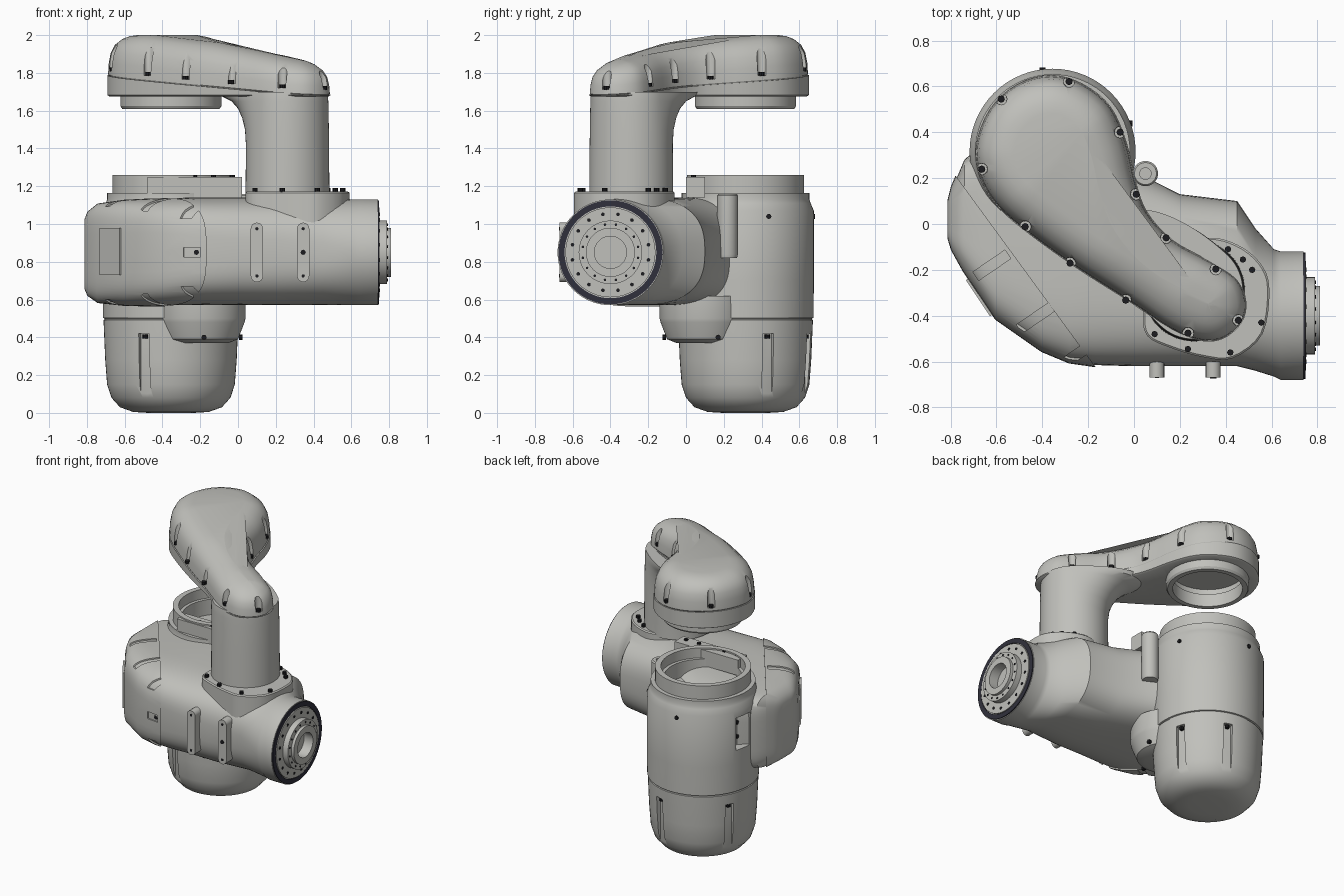
import bpy, bmesh, math
from mathutils import Vector, Matrix

if "Cube" in bpy.data.objects:
    bpy.data.objects.remove(bpy.data.objects["Cube"])


def material(name, *rgb):
    m = bpy.data.materials.new(name)
    m.diffuse_color = (*rgb, 1)
    m.use_nodes = True
    m.node_tree.nodes["Principled BSDF"].inputs["Base Color"].default_value = m.diffuse_color
    return m


GREY = material("painted_grey", 0.53, 0.53, 0.50)
DARK = material("dark_steel", 0.012, 0.012, 0.014)
SEAL = material("rubber_seal", 0.03, 0.03, 0.045)
CX, CY = -0.355, 0.315          # axis of the vertical housing
AY, AZ = -0.40, 0.85            # axis of the side joint


def loft(name, rings, mat=GREY, closed=False):
    """Skin a list of equal rings; cap the ends unless closed."""
    bm = bmesh.new()
    vs = [[bm.verts.new(p) for p in r] for r in rings]
    n = len(vs[0])
    pairs = list(zip(vs, vs[1:])) + ([(vs[-1], vs[0])] if closed else [])
    for a, b in pairs:
        for i in range(n):
            j = (i + 1) % n
            bm.faces.new((a[i], a[j], b[j], b[i]))
    if not closed:
        caps = [bm.faces.new(vs[0][::-1]), bm.faces.new(vs[-1])]
        bmesh.ops.triangulate(bm, faces=caps)
    bmesh.ops.recalc_face_normals(bm, faces=bm.faces)
    me = bpy.data.meshes.new(name)
    bm.to_mesh(me)
    bm.free()
    me.materials.append(mat)
    ob = bpy.data.objects.new(name, me)
    bpy.context.collection.objects.link(ob)
    return ob


def lathe(name, profile, x=0, y=0, z=0, axis="Z", mat=GREY, closed=False, n=64):
    rot = {"Z": Matrix(), "X": Matrix.Rotation(math.pi / 2, 4, "Y"),
           "Y": Matrix.Rotation(math.pi / 2, 4, "X")}[axis]
    m = Matrix.Translation((x, y, z)) @ rot
    rings = [[m @ Vector((r * math.cos(a), r * math.sin(a), h))
              for a in (2 * math.pi * i / n for i in range(n))] for r, h in profile]
    return loft(name, rings, mat, closed)


def box(name, centre, size, rot=0, mat=GREY):
    m = Matrix.Translation(centre) @ Matrix.Rotation(rot, 4, "Z")
    rings = [[m @ Vector((sx * size[0] / 2, sy * size[1] / 2, sz * size[2] / 2))
              for sx, sy in ((-1, -1), (1, -1), (1, 1), (-1, 1))] for sz in (-1, 1)]
    return loft(name, rings, mat)


def bolt(x, y, z, axis="Z", r=0.014, h=0.02, name="bolt"):
    return lathe(name, [(r, -h / 2), (r, h / 2)], x, y, z, axis, DARK, n=8)


def cut(ob, cutters):
    for c in cutters:
        mod = ob.modifiers.new("pocket", "BOOLEAN")
        mod.operation, mod.solver, mod.object = "DIFFERENCE", "EXACT", c
        bpy.context.view_layer.objects.active = ob
        bpy.ops.object.modifier_apply(modifier=mod.name)
        bpy.data.objects.remove(c)


def spline(pts, sub=4):
    out, n = [], len(pts)
    for i in range(n):
        a, b, c, d = (Vector(pts[(i + k - 1) % n]) for k in range(4))
        for t in (k / sub for k in range(sub)):
            out.append(0.5 * (2 * b + (c - a) * t + (2 * a - 5 * b + 4 * c - d) * t * t
                              + (3 * b - a - 3 * c + d) * t ** 3))
    return out


def inset(pts, d):
    out = []
    for i, p in enumerate(pts):
        t = (pts[(i + 1) % len(pts)] - pts[i - 1]).normalized()
        out.append(p + Vector((-t.y, t.x)) * d)
    return out


def lerp(x, table):
    for (a, va), (b, vb) in zip(table, table[1:]):
        if x <= b:
            return va + (vb - va) * max(0, (x - a) / (b - a))
    return table[-1][1]


# Vertical housing with rounded lower cap, seam and open collar
housing = lathe("housing", [
    (0.12, 0), (0.20, 0.005), (0.27, 0.03), (0.315, 0.08), (0.338, 0.15), (0.348, 0.28),
    (0.357, 0.492), (0.351, 0.495), (0.351, 0.50), (0.36, 0.503), (0.362, 0.7), (0.362, 1.07),
    (0.345, 1.11), (0.338, 1.13), (0.338, 1.165), (0.31, 1.165), (0.31, 1.26), (0.272, 1.26),
    (0.272, 1.19), (0.25, 1.19), (0.25, 1.08), (0.1, 1.08)], CX, CY)
pockets = []
for deg in (20, 72, 154, 246):
    a = math.radians(deg)
    px, py = CX + 0.352 * math.cos(a), CY + 0.352 * math.sin(a)
    pockets.append(box("pocket", (px, py, 0.24), (0.06, 0.06, 0.36), a))
    bolt(CX + 0.335 * math.cos(a), CY + 0.335 * math.sin(a), 0.405)
pockets.append(box("pocket", (-0.72, 0.37, 0.91), (0.14, 0.13, 0.23)))
cut(housing, pockets)
for z in (0.86, 0.96):
    bolt(-0.655, 0.37, z, "X")
for deg in (20, 97):
    a = math.radians(deg)
    bolt(CX + 0.36 * math.cos(a), CY + 0.36 * math.sin(a), 1.04, "Y" if deg > 45 else "X")

# Lug between the lower cap and the side arm
lathe("housing_lug", [(0.15, 0.37), (0.20, 0.39), (0.235, 0.48), (0.24, 0.50), (0.24, 0.62)], -0.2, 0.1)
bolt(-0.18, -0.115, 0.40, "Y")
bolt(0.015, 0.17, 0.40, "X")

# Side arm: rounded box sections along x ending in a round flange
SECTIONS = [  # x, y min, y max, z min, z max, squareness
    (-0.805, -0.06, 0.10, 0.66, 1.02, 5), (-0.79, -0.11, 0.16, 0.625, 1.06, 5),
    (-0.74, -0.20, 0.28, 0.59, 1.10, 5), (-0.60, -0.41, 0.40, 0.575, 1.12, 5),
    (-0.40, -0.55, 0.40, 0.57, 1.13, 4.5), (-0.28, -0.60, 0.38, 0.57, 1.14, 4),
    (-0.17, -0.615, 0.33, 0.57, 1.14, 3.6), (0.0, -0.62, 0.23, 0.57, 1.14, 3.2),
    (0.2, -0.62, 0.13, 0.57, 1.14, 3), (0.45, -0.62, 0.10, 0.57, 1.14, 2.6),
    (0.53, -0.64, -0.02, 0.57, 1.135, 2.3), (0.61, -0.665, -0.11, 0.57, 1.13, 2),
    (0.64, -0.68, -0.12, 0.57, 1.13, 2), (0.74, -0.68, -0.12, 0.57, 1.13, 2)]


def arm_ring(x, y0, y1, z0, z1, e, n=64):
    ring = []
    for i in range(n):
        c, s = math.cos(2 * math.pi * i / n), math.sin(2 * math.pi * i / n)
        ring.append((x, (y0 + y1) / 2 + (y1 - y0) / 2 * math.copysign(abs(c) ** (2 / e), c),
                     (z0 + z1) / 2 + (z1 - z0) / 2 * math.copysign(abs(s) ** (2 / e), s)))
    return ring


loft("side_arm", [arm_ring(*s) for s in SECTIONS])

# Diagonal end cover, slightly proud of the arm
cover = loft("end_cover", [arm_ring(*s) for s in SECTIONS[:9]])
bm = bmesh.new()
bm.from_mesh(cover.data)
bm.normal_update()
for v in bm.verts:
    v.co += v.normal * 0.009
cutline = bmesh.ops.bisect_plane(bm, geom=bm.verts[:] + bm.edges[:] + bm.faces[:],
                                 plane_co=(-0.17, -0.62, 0), plane_no=(0.82, 0.6, 0), clear_outer=True)
bmesh.ops.holes_fill(bm, edges=[e for e in bm.edges if e.is_boundary], sides=0)
bmesh.ops.recalc_face_normals(bm, faces=bm.faces)
bm.to_mesh(cover.data)
bm.free()
pockets = []
for x, y, h in ((-0.62, -0.18, 0.225), (-0.43, -0.41, 0.22), (-0.25, -0.57, 0.18)):
    for s in (-1, 1):
        pockets.append(box("pocket", (x, y, AZ + s * (h + 0.1)), (0.17, 0.045, 0.2), 0.6))
        bolt(x + 0.05, y + 0.034, AZ + s * (h + 0.005))
pockets.append(box("pocket", (-0.25, -0.64, AZ), (0.09, 0.1, 0.05), -0.25))
cut(cover, pockets)
bolt(-0.22, -0.60, AZ, "Y")
box("cover_plate", (-0.672, -0.318, 0.855), (0.19, 0.02, 0.25), -0.98)

# Front strips with bolts
for x in (0.10, 0.345):
    box("front_strip", (x, -0.635, AZ), (0.065, 0.07, 0.25))
    for z in (-0.125, 0.125):
        lathe("strip_end", [(0.0325, -0.035), (0.0325, 0.035)], x, -0.635, AZ + z, "Y", n=16)
        bolt(x, -0.669, AZ + z, "Y", 0.009, 0.006)
bolt(0.345, -0.669, AZ, "Y", 0.014, 0.01)

# Side joint flange: seal, stepped hub and bolt circles
lathe("joint_seal", [(0.243, 0.735), (0.275, 0.735), (0.275, 0.747), (0.243, 0.747)],
      0, AY, AZ, "X", SEAL, True)
lathe("joint_hub", [(0.238, 0.72), (0.238, 0.75), (0.168, 0.75), (0.168, 0.79), (0.13, 0.79),
                    (0.13, 0.81), (0.085, 0.81), (0.085, 0.72)], 0, AY, AZ, "X", closed=True)
for i in range(16):
    a = 2 * math.pi * (i + 0.5) / 16
    for r, x, s in ((0.205, 0.751, 0.010), (0.149, 0.791, 0.007)):
        bolt(x, AY + r * math.cos(a), AZ + r * math.sin(a), "X", s, 0.004)

# Collar bracket and cable gland
box("collar_bracket", (-0.23, 0.05, 1.195), (0.5, 0.10, 0.11))
for i in range(5):
    bolt(-0.43 + 0.1 * i, 0.04, 1.253, h=0.012)
lathe("cable_gland", [(0.05, 0.82), (0.055, 0.84), (0.055, 1.15), (0.048, 1.16), (0.025, 1.16),
                      (0.025, 1.14)], 0.05, 0.22, n=24)

# Column foot plate
FOOT = spline([(0.59, -0.28), (0.55, -0.17), (0.45, -0.09), (0.32, -0.06), (0.18, -0.12), (0.07, -0.26),
               (0.04, -0.40), (0.06, -0.49), (0.16, -0.54), (0.30, -0.58), (0.43, -0.585), (0.56, -0.48)])
loft("column_foot", [[(p.x, p.y, z) for p in inset(FOOT, d)]
                     for d, z in ((0, 1.0), (0, 1.165), (0.008, 1.172))])
for x, y in ((0.09, -0.48), (0.235, -0.545), (0.42, -0.56), (0.555, -0.43), (0.515, -0.2),
             (0.475, -0.155), (0.41, -0.11), (0.29, -0.09)):
    bolt(x, y, 1.18)

# Column, flaring towards the head below the upper arm
rings = []
for z, r, flare in ((1.15, 0.222, 0), (1.42, 0.22, 0), (1.50, 0.219, 0.012), (1.56, 0.218, 0.04),
                    (1.61, 0.217, 0.08), (1.65, 0.216, 0.14), (1.675, 0.215, 0.22), (1.70, 0.212, 0.25)):
    ring = []
    for i in range(64):
        d = Vector((math.cos(math.pi * i / 32), math.sin(math.pi * i / 32)))
        u = max(0, d.dot(Vector((-0.72, 0.69))))
        p = Vector((0.262, -0.29)) + d * r + Vector((-0.72, 0.69)) * flare * u
        ring.append((p.x, p.y, z))
    rings.append(ring)
loft("column", rings)

# Upper arm: bean-shaped body with sloping seam, and domed lid
BEAN = spline([(0.49, -0.34), (0.45, -0.24), (0.33, -0.16), (0.17, -0.07), (0.06, 0.05), (0.01, 0.18),
               (-0.03, 0.35), (-0.10, 0.51), (-0.22, 0.61), (-0.36, 0.65), (-0.51, 0.61), (-0.63, 0.50),
               (-0.69, 0.34), (-0.67, 0.20), (-0.59, 0.07), (-0.45, -0.05), (-0.24, -0.20),
               (-0.02, -0.34), (0.16, -0.46), (0.29, -0.51), (0.39, -0.50), (0.47, -0.43)])


def seam(p):
    return 1.735 + 0.056 * (p.y - p.x)


def dome(p):
    return lerp(p.y - p.x, [(-0.8, 0.16), (-0.5, 0.19), (0, 0.225), (0.6, 0.232), (1.0, 0.21)])


body = loft("upper_arm_body", [[(p.x, p.y, 1.675) for p in inset(BEAN, 0.012)]]
            + [[(p.x, p.y, seam(p) - 0.004 if k else 1.682) for p in inset(BEAN, 0)] for k in (0, 1)])
cut(body, [lathe("pocket", [(0.235, 1.6), (0.235, 1.74)], CX, CY)])
lid = loft("upper_arm_lid", [[(p.x, p.y, seam(p) + dome(p) * f) for p in inset(BEAN, d)] for f, d in (
    (-0.02, 0.008), (0.01, 0.004), (0.3, 0.008), (0.55, 0.018), (0.75, 0.04), (0.9, 0.08),
    (0.97, 0.12), (1, 0.165))])
pockets = []
for x, y in ((-0.58, 0.54), (-0.28, 0.61), (-0.06, 0.40), (0.01, 0.13), (0.14, -0.06), (0.35, -0.21),
             (0.44, -0.41), (0.24, -0.46), (-0.04, -0.33), (-0.28, -0.17), (-0.47, -0.01), (-0.66, 0.24)):
    p = Vector((x, y))
    edge = min(BEAN, key=lambda q: (q - p).length)
    q = edge + (p - edge).normalized() * 0.018
    z = seam(p) + 0.025
    pockets.append(lathe("pocket", [(0.024, z), (0.028, z + 0.3)], q.x, q.y, n=12))
    bolt(q.x, q.y, z + 0.008, r=0.016)
cut(lid, pockets)

# Output ring below the head
lathe("head_ring", [(0.268, 1.70), (0.268, 1.625), (0.258, 1.61), (0.225, 1.61), (0.225, 1.70)],
      CX, CY, closed=True)

# Smooth shading with crisp edges
for ob in bpy.data.objects:
    ob.select_set(True)
bpy.context.view_layer.objects.active = lid
bpy.ops.object.shade_smooth_by_angle(angle=math.radians(32))
